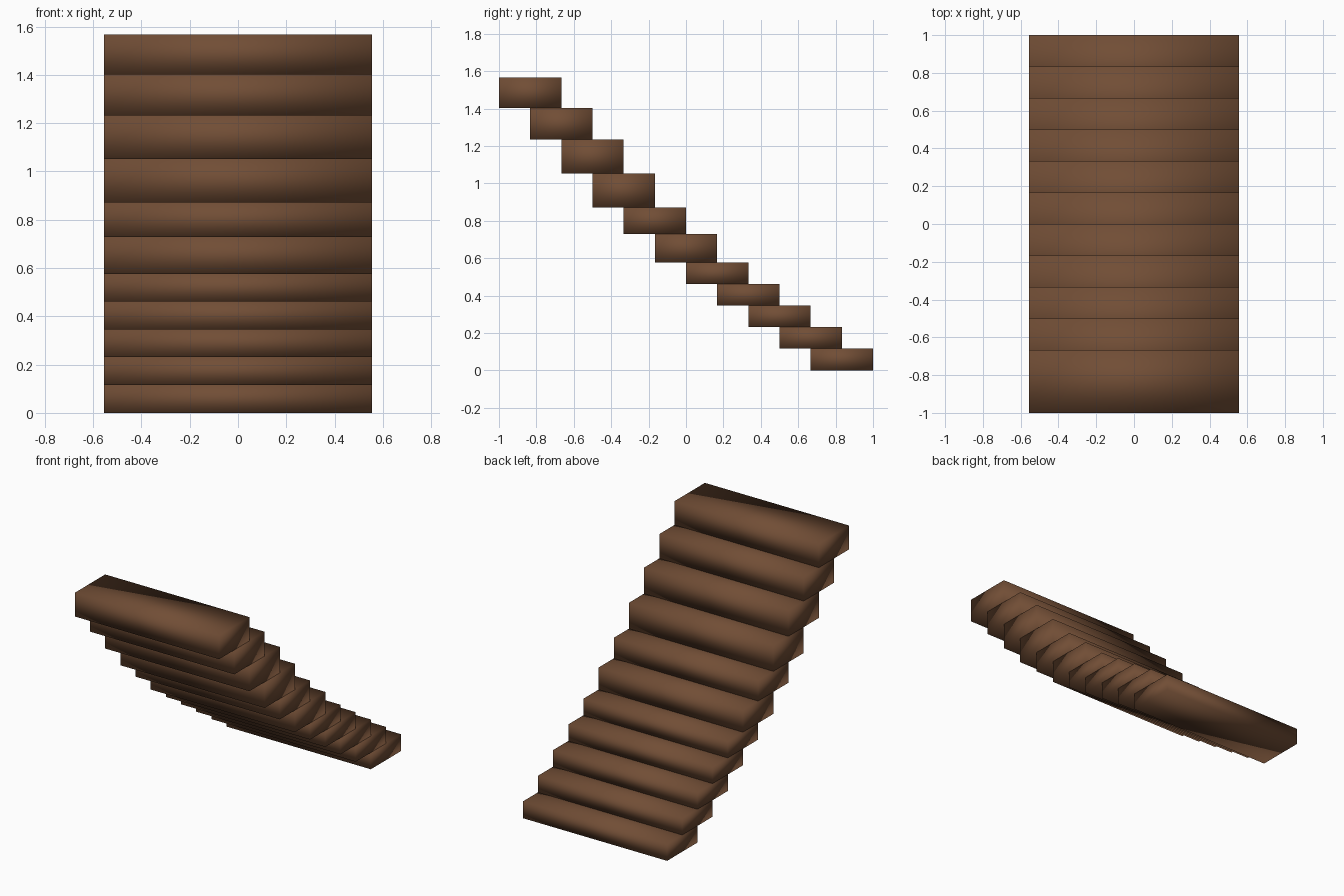
import bpy

if "Cube" in bpy.data.objects:
    bpy.data.objects.remove(bpy.data.objects["Cube"])

wood = bpy.data.materials.new("brown wood")
wood.diffuse_color = (0.165, 0.075, 0.036, 1)
wood.use_nodes = True
wood.node_tree.nodes["Principled BSDF"].inputs["Base Color"].default_value = wood.diffuse_color

# Heights of the joints between steps, bottom to top
LEVELS = [0, 0.116, 0.231, 0.346, 0.461, 0.576, 0.729, 0.872, 1.052, 1.233, 1.402, 1.567]
WIDTH, DEPTH, RUN = 1.11, 1 / 3, 1 / 6


def step(index, low, high):
    y = 1 - DEPTH / 2 - index * RUN
    bpy.ops.mesh.primitive_cube_add(size=1, location=(0, y, (low + high) / 2))
    ob = bpy.context.object
    ob.name = f"step_{index + 1}"
    ob.scale = (WIDTH, DEPTH, high - low)
    bpy.ops.object.transform_apply(location=False, rotation=False, scale=True)
    bpy.ops.object.shade_smooth()  # soft shading over the whole block
    ob.data.materials.append(wood)


# Overlapping treads climbing towards the front
for i, (low, high) in enumerate(zip(LEVELS, LEVELS[1:])):
    step(i, low, high)
